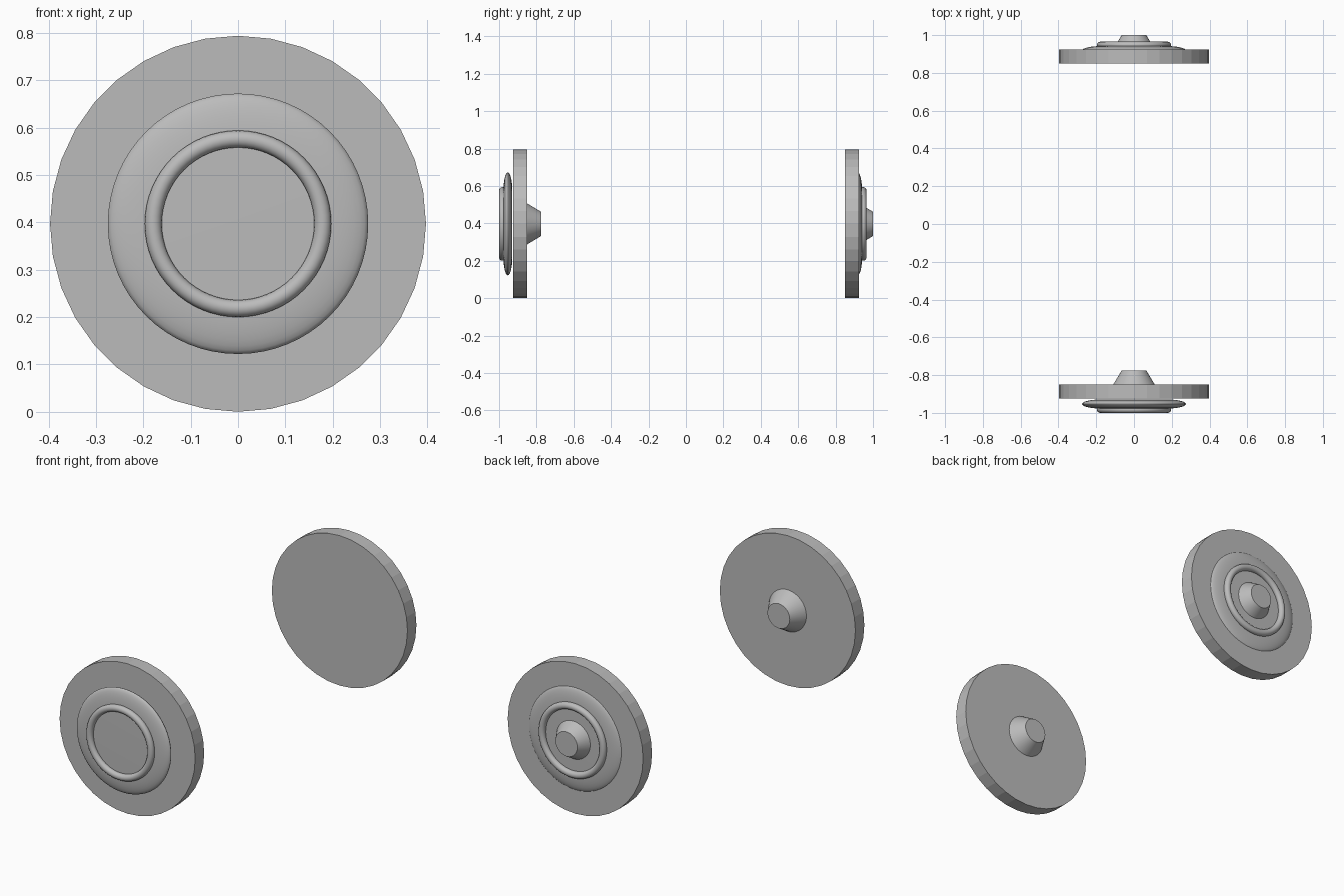
import bpy, bmesh, math
from mathutils import Matrix, Vector

cube = bpy.data.objects.get("Cube")
if cube:
    bpy.data.objects.remove(cube, do_unlink=True)

grey = bpy.data.materials.new("plain_grey")
grey.use_nodes = True
grey.diffuse_color = (0.5, 0.5, 0.5, 1)
grey.node_tree.nodes["Principled BSDF"].inputs["Base Color"].default_value = (0.5, 0.5, 0.5, 1)

RADIUS = 0.397


def lathe(name, profile, sides, smooth=True, closed=False):
    """Revolve (radius, y) points about the horizontal axis of the discs."""
    bm = bmesh.new()
    verts = [bm.verts.new((0, y, r)) for r, y in profile]
    pairs = list(zip(verts, verts[1:]))
    if closed:
        pairs.append((verts[-1], verts[0]))
    edges = [bm.edges.new(p) for p in pairs]
    bmesh.ops.spin(bm, geom=verts + edges, cent=(0, 0, 0), axis=(0, 1, 0),
                   angle=math.tau, steps=sides)
    bmesh.ops.remove_doubles(bm, verts=bm.verts, dist=0.0001)
    bmesh.ops.recalc_face_normals(bm, faces=bm.faces)
    bmesh.ops.transform(bm, matrix=Matrix.Translation(Vector((0, 0, RADIUS))), verts=bm.verts)
    mesh = bpy.data.meshes.new(name)
    bm.to_mesh(mesh)
    bm.free()
    mesh.materials.append(grey)
    obj = bpy.data.objects.new(name, mesh)
    bpy.context.collection.objects.link(obj)
    if smooth:
        bpy.ops.object.select_all(action='DESELECT')
        obj.select_set(True)
        bpy.context.view_layer.objects.active = obj
        bpy.ops.object.shade_smooth_by_angle(angle=math.radians(35))
    return obj


def pillow_profile(y, flat, reach, half):
    """Flat-faced round cushion with an elliptical rim."""
    arc = [(flat + reach * math.cos(a), y + half * math.sin(a))
           for a in (math.pi * (i / 16 - 0.5) for i in range(17))]
    return [(0, y - half)] + arc + [(0, y + half)]


def ring_profile(y, major, minor):
    return [(major + minor * math.cos(a), y + minor * math.sin(a))
            for a in (math.tau * i / 16 for i in range(16))]


# Each end: disc start, outward direction, cushion centre
for end, y, out, pad in (("front", -0.925, -1, -0.953), ("back", 0.85, 1, 0.918)):
    # Thick faceted disc
    lathe(end + "_disc", [(0, y), (RADIUS, y), (RADIUS, y + 0.075), (0, y + 0.075)],
          36, smooth=False)
    # Tapered hub on the rear face
    hub = y + 0.075
    lathe(end + "_hub", [(0, hub), (0.11, hub), (0.065, hub + 0.075), (0, hub + 0.075)], 48)
    # Rounded cushion and raised ring on the outer face
    lathe(end + "_cushion", pillow_profile(pad, 0.175, 0.1, 0.024), 64)
    lathe(end + "_ring", ring_profile(pad + out * 0.029, 0.179, 0.018), 64, closed=True)
